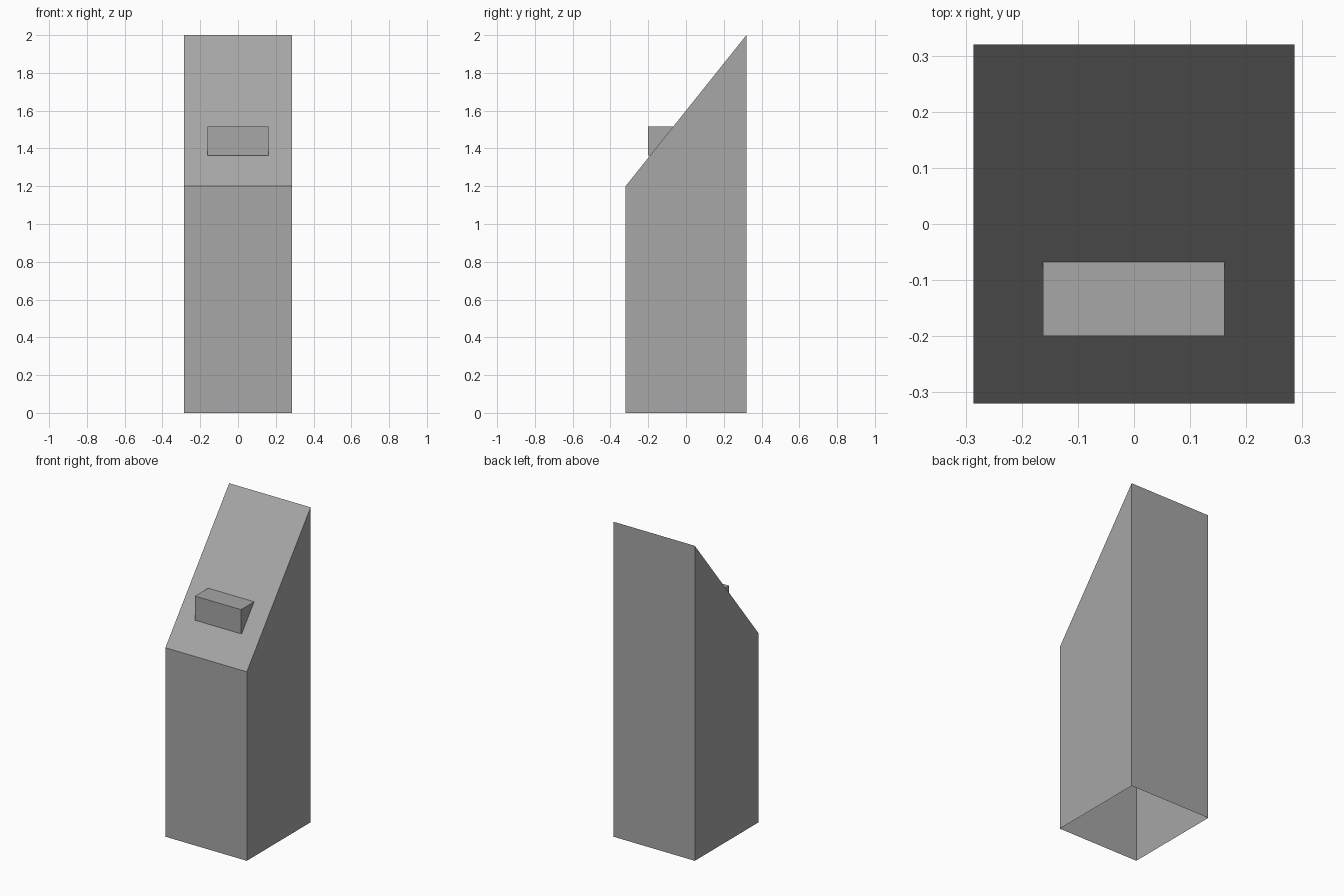
import bpy
import bmesh

cube = bpy.data.objects.get("Cube")
if cube:
    bpy.data.objects.remove(cube, do_unlink=True)

# Single plain grey
grey = bpy.data.materials.new("plain_grey")
grey.use_nodes = True
colour = (0.385, 0.385, 0.385, 1)
grey.diffuse_color = colour
grey.node_tree.nodes["Principled BSDF"].inputs["Base Color"].default_value = colour


def extrude_profile(name, profile, x0, x1, open_bottom=False):
    """Extrude a (y, z) side profile along x."""
    bm = bmesh.new()
    face = bm.faces.new([bm.verts.new((x0, y, z)) for y, z in profile])
    result = bmesh.ops.extrude_face_region(bm, geom=[face], use_keep_orig=True)
    moved = [v for v in result["geom"] if isinstance(v, bmesh.types.BMVert)]
    bmesh.ops.translate(bm, verts=moved, vec=(x1 - x0, 0, 0))
    bmesh.ops.recalc_face_normals(bm, faces=bm.faces)
    if open_bottom:
        floor = [f for f in bm.faces if f.normal.z < -0.9]
        bmesh.ops.delete(bm, geom=floor, context="FACES_ONLY")
    mesh = bpy.data.meshes.new(name)
    bm.to_mesh(mesh)
    bm.free()
    mesh.materials.append(grey)
    obj = bpy.data.objects.new(name, mesh)
    bpy.context.collection.objects.link(obj)
    return obj


# Hollow pillar with a slanted top, open underneath
extrude_profile("slanted_pillar",
                [(-0.32, 0), (0.32, 0), (0.32, 2), (-0.32, 1.2)],
                -0.286, 0.286, open_bottom=True)

# Small block set into the slope
extrude_profile("slope_block",
                [(-0.2, 1.362), (-0.05, 1.362), (-0.05, 1.515), (-0.2, 1.515)],
                -0.162, 0.161)
